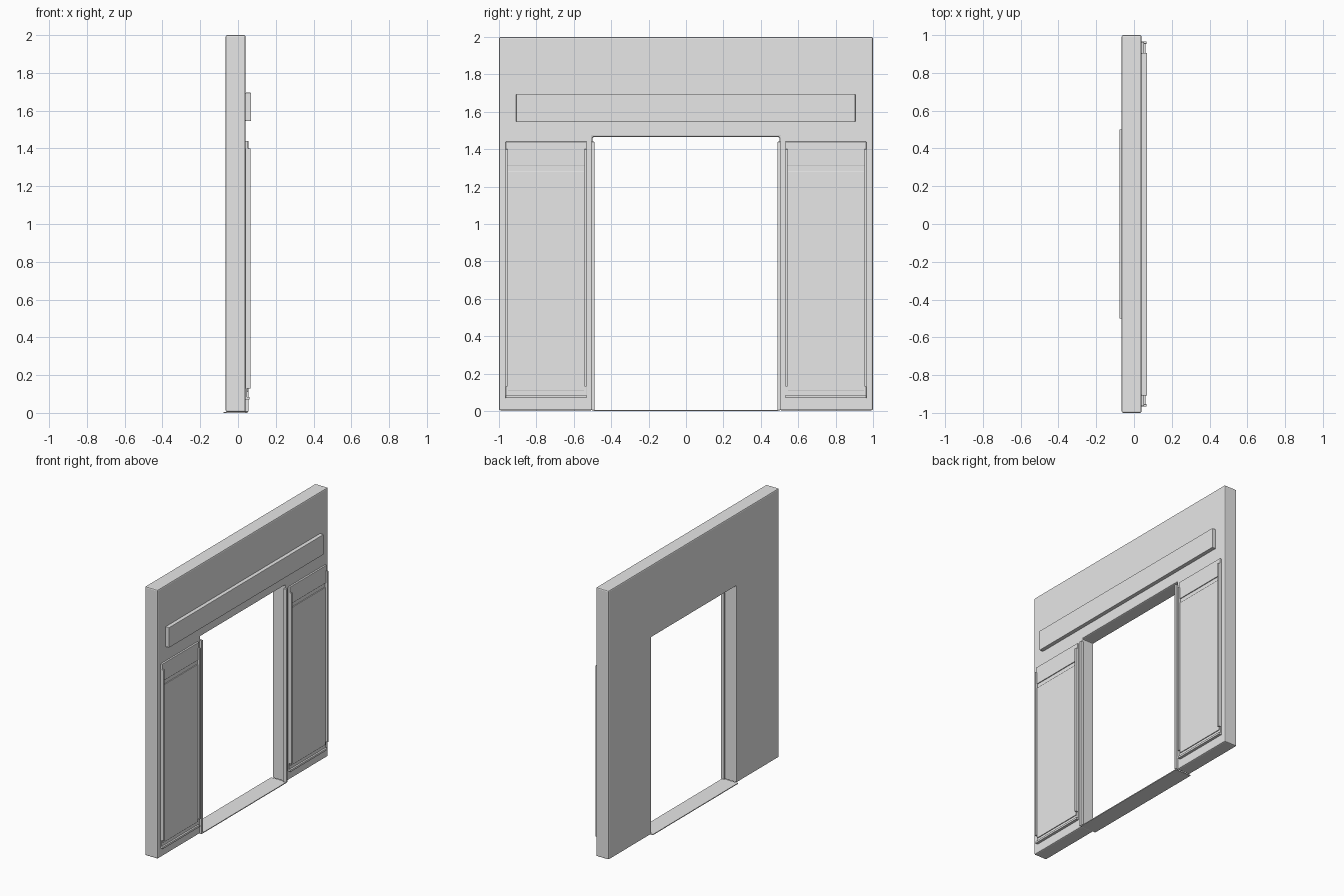
import bpy
import bmesh

cube = bpy.data.objects.get("Cube")
if cube:
    bpy.data.objects.remove(cube, do_unlink=True)

grey = bpy.data.materials.new("plain_grey")
grey.use_nodes = True
grey.diffuse_color = (0.8, 0.8, 0.8, 1)
grey.node_tree.nodes["Principled BSDF"].inputs["Base Color"].default_value = grey.diffuse_color

FRONT = 0.04   # outer face of the wall
BACK = -0.065


def finish(name, bm, bevel=0.0):
    bmesh.ops.recalc_face_normals(bm, faces=bm.faces)
    mesh = bpy.data.meshes.new(name)
    bm.to_mesh(mesh)
    bm.free()
    mesh.materials.append(grey)
    obj = bpy.data.objects.new(name, mesh)
    bpy.context.collection.objects.link(obj)
    if bevel:
        mod = obj.modifiers.new("edge", "BEVEL")
        mod.width = bevel
        mod.segments = 2
    return obj


def box(name, x, y, z, bevel=0.0):
    """Box between the given (low, high) limits."""
    bm = bmesh.new()
    bmesh.ops.create_cube(bm, size=1)
    for v in bm.verts:
        v.co = [lim[0] if c < 0 else lim[1] for c, lim in zip(v.co, (x, y, z))]
    return finish(name, bm, bevel)


# Wall with doorway: an arch profile extruded through its thickness
half = [(1, 2), (1, 0.004), (0.5, 0.004), (0.5, 1.465)]
outline = half + [(-y, z) for y, z in reversed(half)]
bm = bmesh.new()
face = bm.faces.new([bm.verts.new((BACK, y, z)) for y, z in outline])
side = bmesh.ops.extrude_face_region(bm, geom=[face])["geom"]
bmesh.ops.translate(bm, vec=(FRONT - BACK, 0, 0),
                    verts=[g for g in side if isinstance(g, bmesh.types.BMVert)])
finish("wall", bm, 0.008)

# Threshold and sign board
box("threshold", (-0.078, 0.05), (-0.5, 0.5), (0, 0.006))
box("sign_board", (FRONT, 0.07), (-0.908, 0.905), (1.545, 1.695), 0.003)

# Panels beside the doorway: name, depth, y limits, z limits
parts = [
    ("door_trim", 0.055, (0.49, 0.506), (0.006, 1.44)),
    ("panel_back", 0.047, (0.532, 0.964), (0.07, 1.44)),
    ("panel_header", 0.053, (0.532, 0.964), (1.31, 1.44)),
    ("panel_board", 0.053, (0.545, 0.953), (0.11, 1.28)),
    ("panel_inner_strip", 0.066, (0.532, 0.544), (0.13, 1.4)),
    ("panel_outer_strip", 0.066, (0.954, 0.966), (0.13, 1.4)),
    ("panel_sill", 0.06, (0.532, 0.964), (0.07, 0.085)),
]
for label, sign in (("left", 1), ("right", -1)):
    for name, depth, y, z in parts:
        box(f"{label}_{name}", (FRONT - 0.01, depth), sorted(sign * c for c in y), z, 0.0015)
